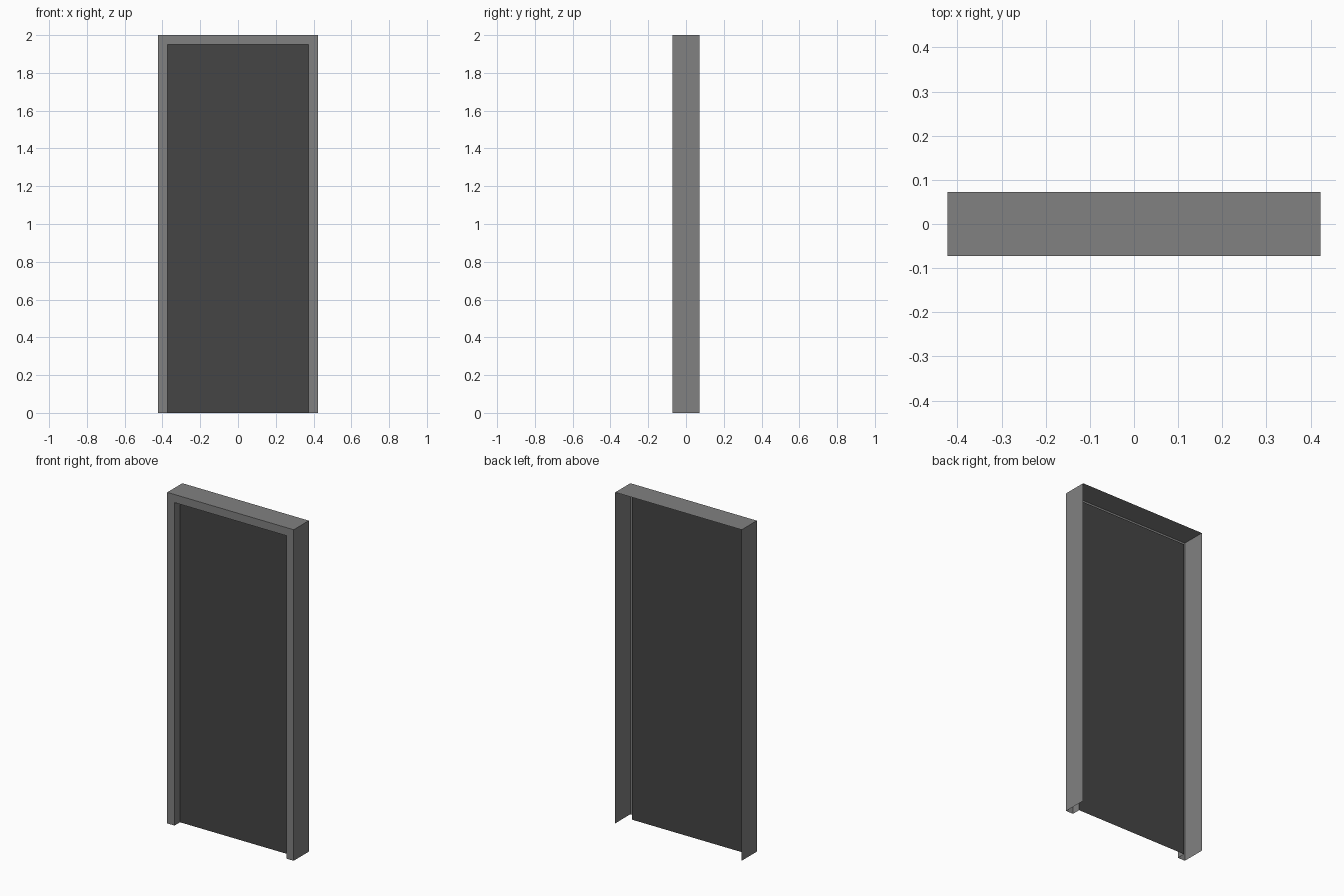
import bpy, bmesh

if "Cube" in bpy.data.objects:
    bpy.data.objects.remove(bpy.data.objects["Cube"])

W, H, D = 0.4225, 2.0, 0.072      # half width, height, half depth
BORDER, PANEL_Y = 0.049, -0.02


def make_object(name, bm):
    mesh = bpy.data.meshes.new(name)
    bm.to_mesh(mesh)
    bm.free()
    obj = bpy.data.objects.new(name, mesh)
    bpy.context.collection.objects.link(obj)
    return obj


def paint(obj, name, value):
    mat = bpy.data.materials.new(name)
    mat.diffuse_color = (value, value, value, 1)
    mat.use_nodes = True
    mat.node_tree.nodes["Principled BSDF"].inputs["Base Color"].default_value = mat.diffuse_color
    obj.data.materials.append(mat)


# Door frame: open sheet profile (inset, y) swept around the two jambs and head
profile = [(0, D), (0, -D), (BORDER, -D), (BORDER, PANEL_Y)]
bm = bmesh.new()
rings = []
for inset, y in profile:
    x, top = W - inset, H - inset
    rings.append([bm.verts.new(p) for p in
                  ((-x, y, 0), (-x, y, top), (x, y, top), (x, y, 0))])
for a, b in zip(rings, rings[1:]):
    for i in range(3):
        bm.faces.new((a[i], a[i + 1], b[i + 1], b[i]))
frame = make_object("door_frame", bm)

# Door panel: single dark sheet closing the recess, facing the front
bm = bmesh.new()
x, top = W - BORDER, H - BORDER
bm.faces.new([bm.verts.new(p) for p in
              ((-x, PANEL_Y, 0), (x, PANEL_Y, 0),
               (x, PANEL_Y, top), (-x, PANEL_Y, top))])
panel = make_object("door_panel", bm)
paint(panel, "dark_grey", 0.06)

# Make the frame normals point outward (front border faces -y)
bm = bmesh.new()
bm.from_mesh(frame.data)
bm.faces.ensure_lookup_table()
bm.normal_update()
if any(f.normal.y > 0.5 for f in bm.faces):
    bmesh.ops.reverse_faces(bm, faces=bm.faces[:])
bm.to_mesh(frame.data)
bm.free()
paint(frame, "mid_grey", 0.22)
